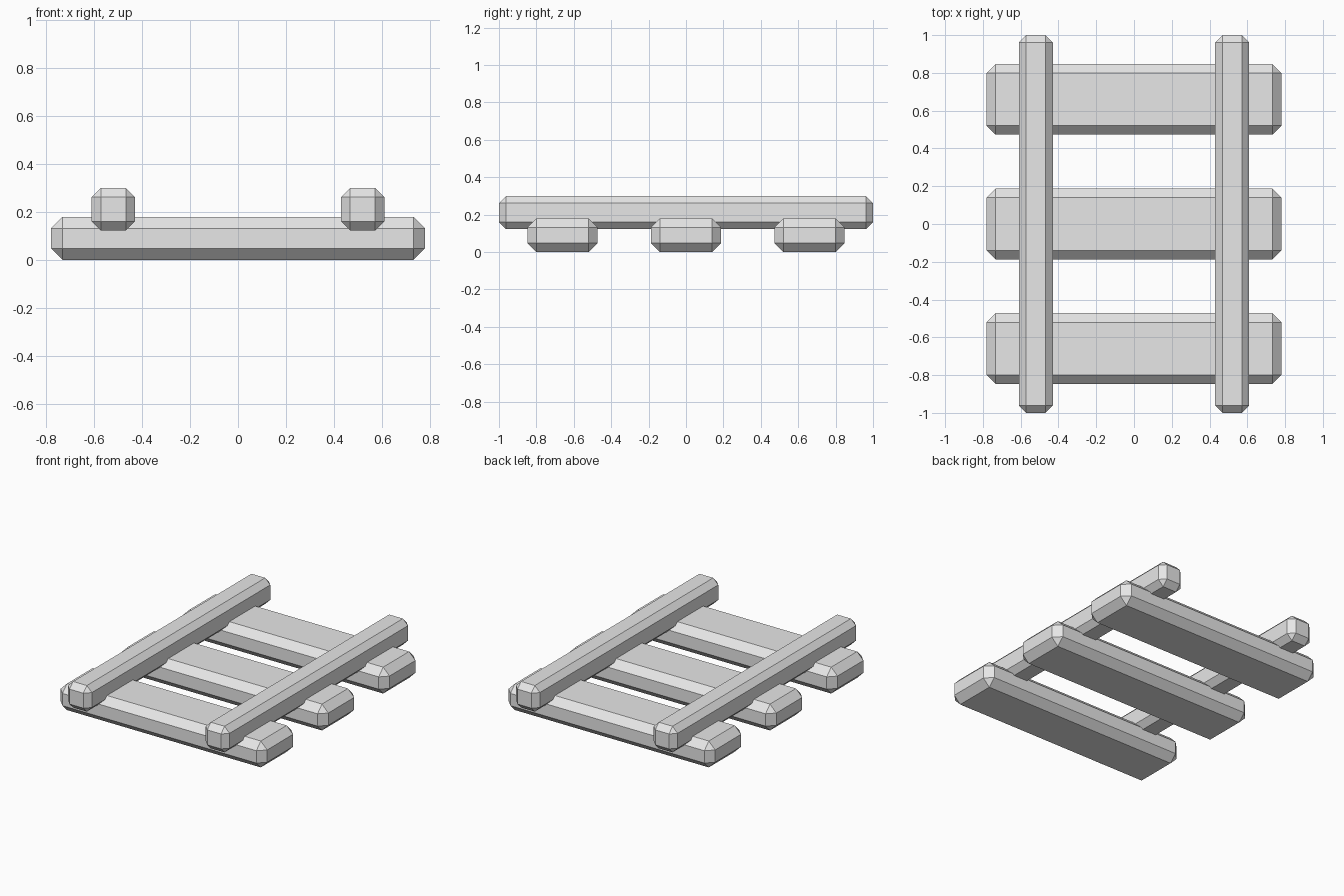
import bpy
import bmesh
from mathutils import Matrix, Vector

default = bpy.data.objects.get("Cube")
if default:
    bpy.data.objects.remove(default, do_unlink=True)

grey = bpy.data.materials.new("light_grey")
grey.use_nodes = True
grey.diffuse_color = (0.8, 0.8, 0.8, 1)
grey.node_tree.nodes["Principled BSDF"].inputs["Base Color"].default_value = grey.diffuse_color


def chamfered_beam(name, size, center, chamfer):
    """Box with a flat chamfer on every edge."""
    bm = bmesh.new()
    bmesh.ops.create_cube(bm, size=1, matrix=Matrix.Diagonal(Vector(size)).to_4x4())
    bmesh.ops.bevel(bm, geom=bm.edges[:], offset=chamfer, offset_type='OFFSET',
                    segments=1, affect='EDGES')
    mesh = bpy.data.meshes.new(name)
    bm.to_mesh(mesh)
    bm.free()
    mesh.materials.append(grey)
    beam = bpy.data.objects.new(name, mesh)
    beam.location = center
    bpy.context.scene.collection.objects.link(beam)


# Three wide sleepers lying across the track
for name, y in (("front_sleeper", -0.66), ("middle_sleeper", 0), ("back_sleeper", 0.66)):
    chamfered_beam(name, (1.56, 0.375, 0.18), (0, y, 0.09), 0.048)

# Two rails sunk slightly into the sleepers
for name, x in (("left_rail", 0.52), ("right_rail", -0.52)):
    chamfered_beam(name, (0.18, 2.0, 0.178), (x, 0, 0.211), 0.038)
